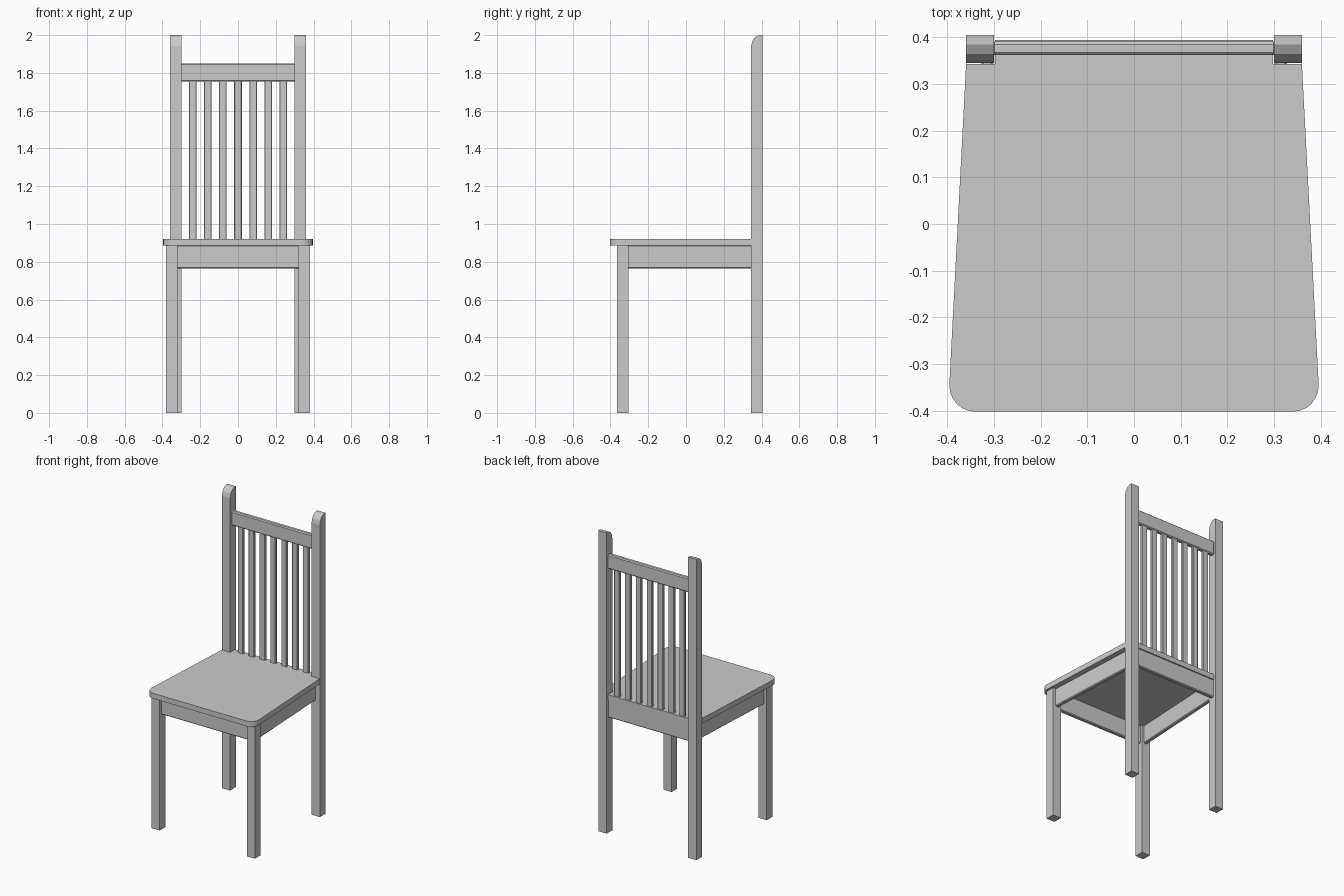
import bpy, bmesh, math
from mathutils import Matrix

if "Cube" in bpy.data.objects:
    bpy.data.objects.remove(bpy.data.objects["Cube"])


def add_object(name, bm):
    bmesh.ops.recalc_face_normals(bm, faces=bm.faces)
    mesh = bpy.data.meshes.new(name)
    bm.to_mesh(mesh)
    bm.free()
    obj = bpy.data.objects.new(name, mesh)
    bpy.context.collection.objects.link(obj)
    return obj


def box(name, x, y, z, angle=0.0, bevel=0.0):
    """Box from (min, max) ranges, turned about its own vertical axis."""
    bm = bmesh.new()
    bmesh.ops.create_cube(bm, size=1)
    bmesh.ops.scale(bm, vec=(x[1] - x[0], y[1] - y[0], z[1] - z[0]), verts=bm.verts)
    bmesh.ops.rotate(bm, matrix=Matrix.Rotation(angle, 3, 'Z'), verts=bm.verts)
    bmesh.ops.translate(bm, vec=[sum(r) / 2 for r in (x, y, z)], verts=bm.verts)
    obj = add_object(name, bm)
    if bevel:
        mod = obj.modifiers.new("edge_chamfer", 'BEVEL')
        mod.width = bevel
        mod.segments = 1
    return obj


def prism(name, points, offset):
    """Extrude a closed outline by an offset vector."""
    bm = bmesh.new()
    face = bm.faces.new([bm.verts.new(p) for p in points])
    ext = bmesh.ops.extrude_face_region(bm, geom=[face], use_keep_orig=True)
    verts = [g for g in ext["geom"] if isinstance(g, bmesh.types.BMVert)]
    bmesh.ops.translate(bm, vec=offset, verts=verts)
    return add_object(name, bm)


# Seat: tapered board, rounded front corners, tongue between the back posts
half = [(0.298, 0.394), (0.298, 0.343), (0.36, 0.343)]
for i in range(7):
    a = math.radians(i * 15)
    half.append((0.342 + 0.054 * math.cos(a), -0.346 - 0.056 * math.sin(a)))
outline = half + [(-x, y) for x, y in reversed(half)]
prism("seat", [(x, y, 0.885) for x, y in outline], (0, 0, 0.035))

# Back post profile with a rounded front top
post = [(0.345, 0), (0.405, 0), (0.405, 2.0), (0.385, 2.0),
        (0.365, 1.989), (0.352, 1.97), (0.345, 1.942)]
slope = math.atan2(0.033, 0.66)
for side, s in (("left", -1), ("right", 1)):
    prism(f"back_post_{side}", [(s * 0.30, y, z) for y, z in post], (s * 0.06, 0, 0))
    box(f"front_leg_{side}", sorted((s * 0.32, s * 0.38)), (-0.365, -0.305), (0, 0.886))
    # Side apron follows the seat taper
    cx = s * 0.331
    box(f"side_apron_{side}", (cx - 0.013, cx + 0.013), (-0.32, 0.36),
        (0.765, 0.888), s * slope, 0.005)

# Front and back aprons
box("front_apron", (-0.33, 0.33), (-0.348, -0.322), (0.765, 0.888), bevel=0.005)
box("back_apron", (-0.31, 0.31), (0.362, 0.388), (0.765, 0.888), bevel=0.005)

# Top rail and slats
box("top_rail", (-0.305, 0.305), (0.362, 0.391), (1.755, 1.85), bevel=0.006)
for i in range(7):
    x = (i - 3) * 0.08
    box(f"back_slat_{i + 1}", (x - 0.02, x + 0.02), (0.366, 0.386), (0.91, 1.765), bevel=0.003)
